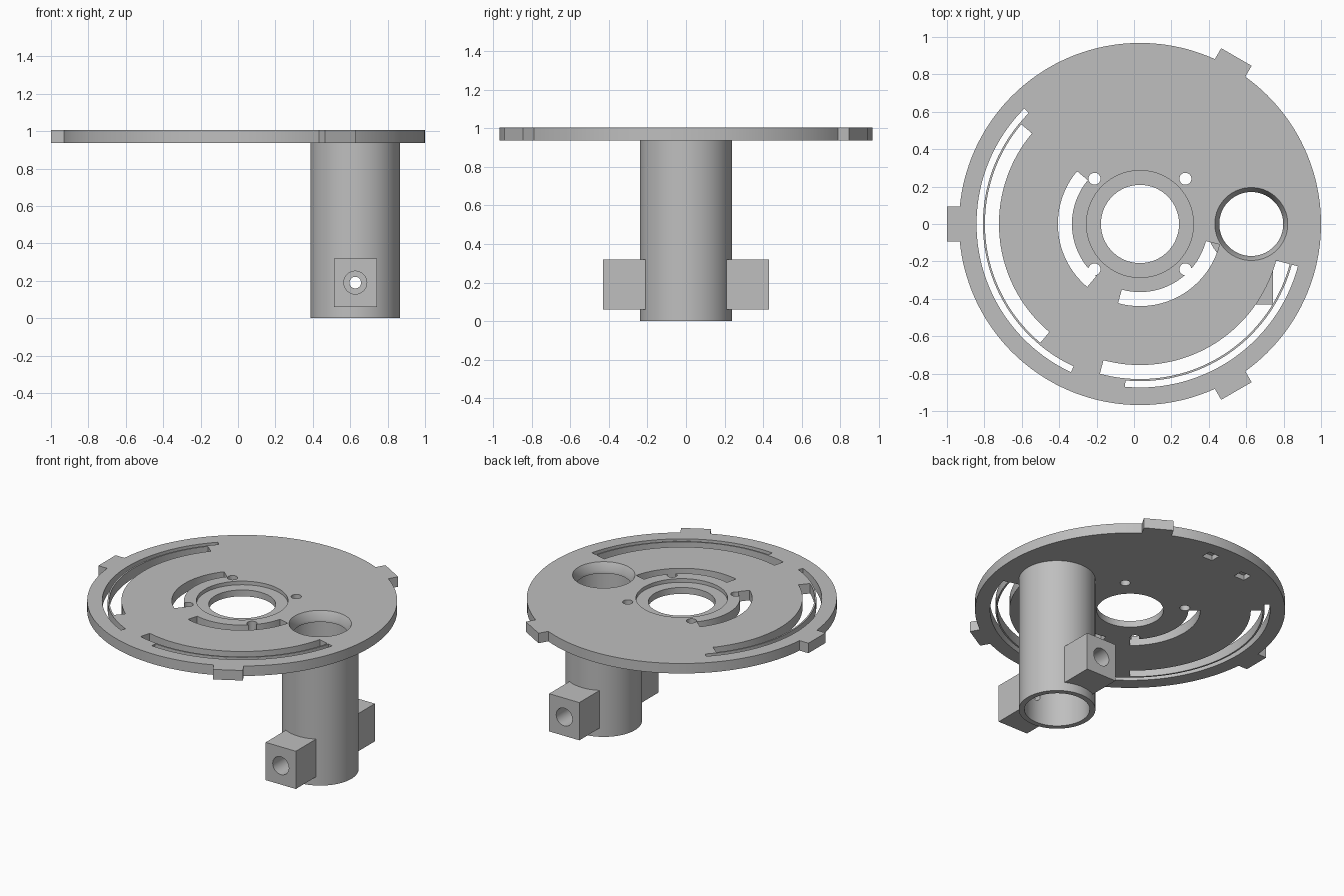
import bpy, bmesh
from math import sin, cos, asin, radians, pi, tau, hypot, atan2

if "Cube" in bpy.data.objects:
    bpy.data.objects.remove(bpy.data.objects["Cube"])

TOP, UNDER = 1.005, 0.936      # plate faces
CX, R = 0.032, 0.968           # plate centre and radius
TX, TR = 0.627, 0.239          # tube axis and outer radius

grey = bpy.data.materials.new("plain grey")
grey.diffuse_color = (0.52, 0.52, 0.52, 1)
grey.use_nodes = True
grey.node_tree.nodes["Principled BSDF"].inputs["Base Color"].default_value = (0.52, 0.52, 0.52, 1)


def loft(name, rings):
    """Solid through matching closed rings of points, capped at both ends."""
    bm = bmesh.new()
    loops = [[bm.verts.new(p) for p in ring] for ring in rings]
    n = len(loops[0])
    for a, b in zip(loops, loops[1:]):
        for i in range(n):
            j = (i + 1) % n
            bm.faces.new((a[i], a[j], b[j], b[i]))
    bm.faces.new(loops[0][::-1])
    bm.faces.new(loops[-1])
    bmesh.ops.recalc_face_normals(bm, faces=bm.faces)
    mesh = bpy.data.meshes.new(name)
    bm.to_mesh(mesh)
    bm.free()
    mesh.materials.append(grey)
    ob = bpy.data.objects.new(name, mesh)
    bpy.context.collection.objects.link(ob)
    return ob


def prism(name, outline, z0, z1):
    return loft(name, [[(x, y, z) for x, y in outline] for z in (z0, z1)])


def arc(r, a0, a1, n):
    angles = [radians(a0 + (a1 - a0) * i / n) for i in range(n + 1)]
    return [(CX + r * cos(a), r * sin(a)) for a in angles]


def round_post(name, x, y, r0, r1, z0, z1, n=96):
    angles = [tau * i / n for i in range(n)]
    return loft(name, [[(x + r * cos(a), y + r * sin(a), z) for a in angles]
                       for r, z in ((r0, z0), (r1, z1))])


def cross_post(name, r, y0, y1, z, n=32):
    """Round bar along y, centred on the tube axis."""
    angles = [tau * i / n for i in range(n)]
    return loft(name, [[(TX + r * cos(a), y, z + r * sin(a)) for a in angles]
                       for y in (y0, y1)])


def box(name, x0, x1, y0, y1, z0, z1):
    return prism(name, [(x0, y0), (x1, y0), (x1, y1), (x0, y1)], z0, z1)


def combine(ob, tool, operation="DIFFERENCE"):
    mod = ob.modifiers.new("combine", "BOOLEAN")
    mod.operation, mod.object, mod.solver = operation, tool, "EXACT"
    graph = bpy.context.evaluated_depsgraph_get()
    mesh = bpy.data.meshes.new_from_object(ob.evaluated_get(graph))
    ob.modifiers.clear()
    ob.data = mesh
    bpy.data.objects.remove(tool)


# Round plate outline with three square tabs
half = 0.094
h = asin(half / R)
outline = []
for t in (60, 180, 300):
    a = radians(t)
    for side in (-half, half):
        outline.append((CX + 1.031 * cos(a) - side * sin(a),
                        1.031 * sin(a) + side * cos(a)))
    step = h * 180 / pi
    outline += arc(R, t + step, t + 120 - step, 48)
plate = prism("slotted_plate", outline, UNDER, TOP)

# Curved slots: inner radius, outer radius, start and end angle
LOW, HIGH = UNDER - 0.1, TOP + 0.1
for r0, r1, a0, a1 in ((0.364, 0.439, 140, 230), (0.364, 0.439, 254.5, 345.5),
                       (0.754, 0.829, 140, 230), (0.754, 0.829, 255, 345),
                       (0.840, 0.874, 135, 245), (0.840, 0.874, 264.7, 345)):
    slot = arc(r0, a0, a1, 40) + arc(r1, a1, a0, 40)
    combine(plate, prism("slot_cutter", slot, LOW, HIGH))

# Central hole with its shallow recess, and four screw holes around it
combine(plate, round_post("hole_cutter", CX, 0, 0.209, 0.209, LOW, HIGH))
combine(plate, round_post("recess_cutter", CX, 0, 0.286, 0.286, TOP - 0.025, HIGH))
for sx in (-1, 1):
    for sy in (-1, 1):
        combine(plate, round_post("screw_cutter", CX + sx * 0.243, sy * 0.242,
                                  0.032, 0.032, LOW, HIGH, 24))

# Tapered opening above the tube
combine(plate, round_post("throat_cutter", TX, 0, 0.171, 0.171, LOW, HIGH))
combine(plate, round_post("taper_cutter", TX, 0, 0.171, 0.207, TOP - 0.05, TOP + 0.025))

# Two blind square pockets in the underside
for px, py in ((0.08, 0.84), (-0.23, 0.78)):
    combine(plate, box("pocket_cutter", px - 0.04, px + 0.04, py - 0.035, py + 0.035,
                       LOW, UNDER + 0.035))

# Tube with a clamp block on its front and back
tube = round_post("tube_with_blocks", TX, 0, TR, TR, 0, UNDER)
for s in (-1, 1):
    y0, y1 = sorted((s * 0.43, s * 0.1))
    combine(tube, box("block", TX - 0.115, TX + 0.115, y0, y1, 0.06, 0.32), "UNION")
combine(tube, round_post("bore_cutter", TX, 0, 0.204, 0.204, -0.1, UNDER + 0.1))

# Screw passages through the blocks and the tube wall
for s in (-1, 1):
    combine(tube, cross_post("counterbore_cutter", 0.0615, s * 0.5, s * 0.25, 0.19))
combine(tube, cross_post("passage_cutter", 0.031, -0.5, 0.5, 0.19))

# Smooth round walls, crisp edges
bpy.ops.object.select_all(action="DESELECT")
for ob in (plate, tube):
    ob.select_set(True)
bpy.context.view_layer.objects.active = plate
bpy.ops.object.shade_smooth_by_angle(angle=radians(30))
